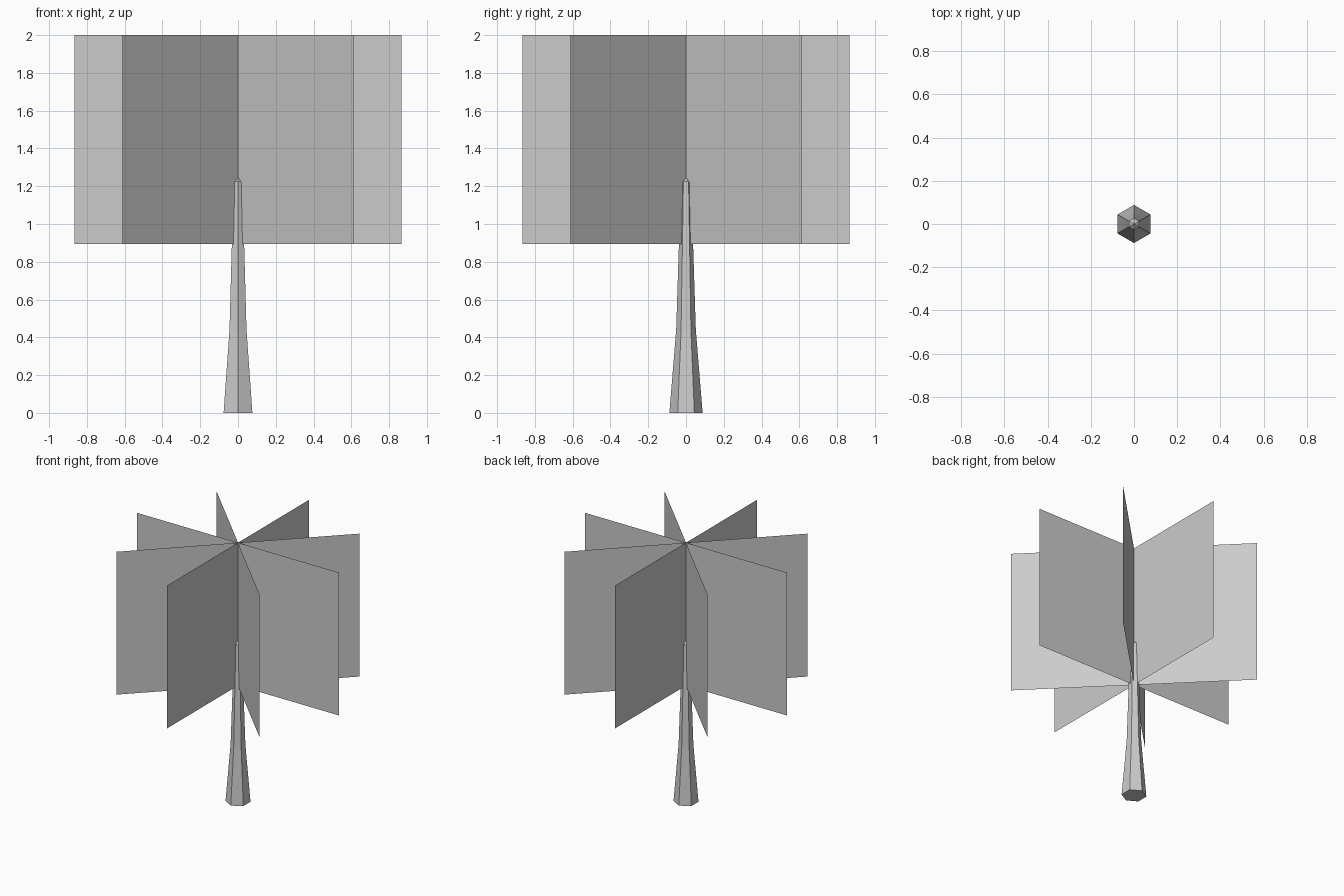
import bpy, bmesh, math

if "Cube" in bpy.data.objects:
    bpy.data.objects.remove(bpy.data.objects["Cube"])


def new_object(name, bm):
    mesh = bpy.data.meshes.new(name)
    bm.to_mesh(mesh)
    bm.free()
    obj = bpy.data.objects.new(name, mesh)
    bpy.context.collection.objects.link(obj)
    return obj


# Trunk: six-sided tapering stem with a small pointed tip
bm = bmesh.new()
rings = []
for radius, z in [(0.088, 0.0), (0.052, 0.44), (0.027, 1.225)]:
    ring = []
    for i in range(6):
        a = math.radians(30 + 60 * i)
        ring.append(bm.verts.new((radius * math.cos(a), radius * math.sin(a), z)))
    rings.append(ring)
tip = bm.verts.new((0, 0, 1.245))
for low, high in zip(rings, rings[1:]):
    for i in range(6):
        j = (i + 1) % 6
        bm.faces.new((low[i], low[j], high[j], high[i]))
for i in range(6):
    bm.faces.new((rings[-1][i], rings[-1][(i + 1) % 6], tip))
bm.faces.new(rings[0][::-1])
new_object("trunk", bm)

# Foliage: four flat upright cards crossing on the trunk axis
HALF_WIDTH, BOTTOM, TOP = 0.865, 0.895, 2.0
for k in range(4):
    a = math.radians(45 * k)
    x, y = HALF_WIDTH * math.cos(a), HALF_WIDTH * math.sin(a)
    bm = bmesh.new()
    corners = [(-x, -y, BOTTOM), (x, y, BOTTOM), (x, y, TOP), (-x, -y, TOP)]
    bm.faces.new([bm.verts.new(c) for c in corners])
    new_object(f"foliage_card_{k + 1}", bm)
